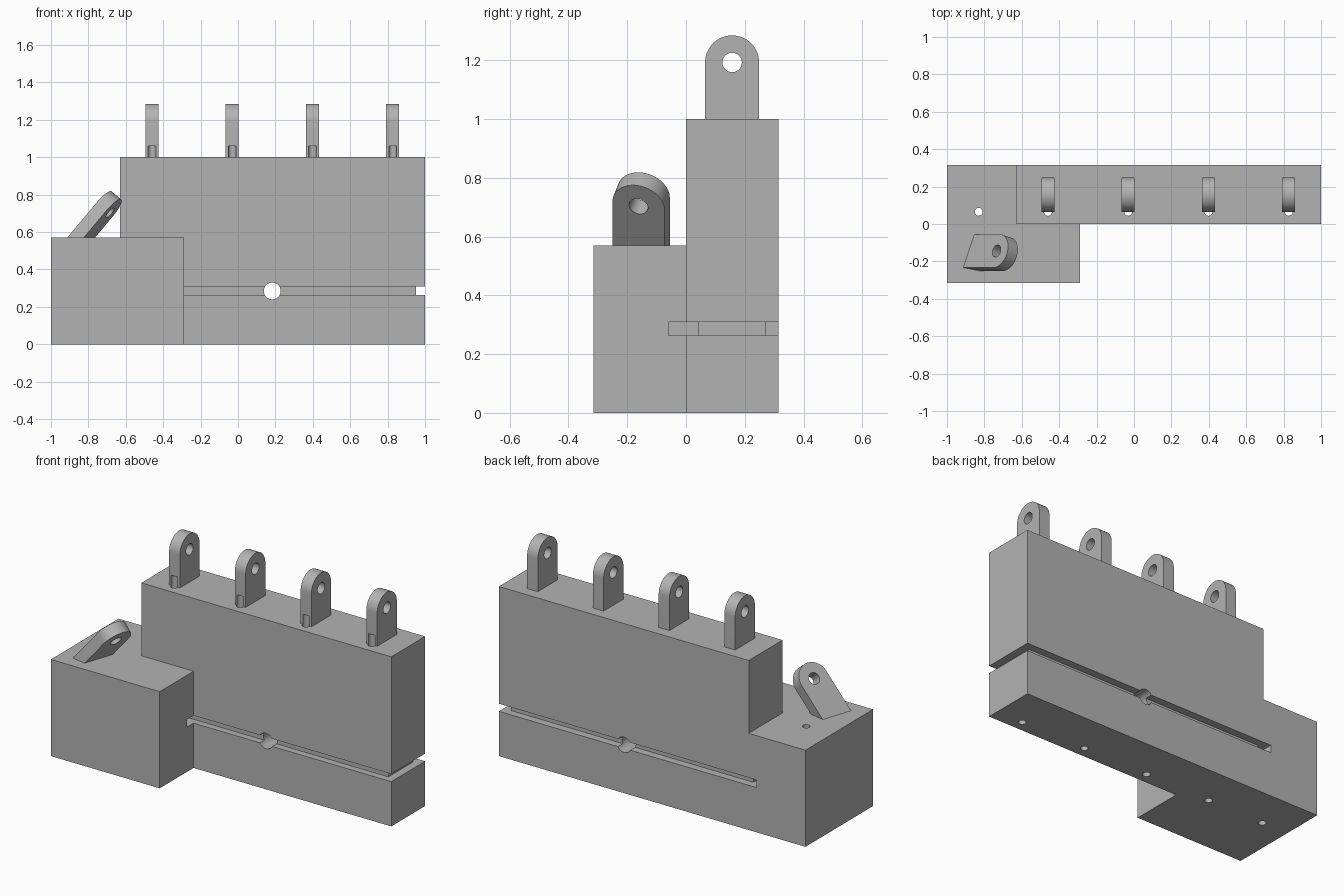
import bpy
import bmesh
import math
from mathutils import Matrix, Vector

cube = bpy.data.objects.get("Cube")
if cube:
    bpy.data.objects.remove(cube, do_unlink=True)

grey = bpy.data.materials.new("mid_grey")
grey.use_nodes = True
COLOUR = (0.45, 0.45, 0.45, 1)
grey.diffuse_color = COLOUR
grey.node_tree.nodes["Principled BSDF"].inputs["Base Color"].default_value = COLOUR


def make_object(name, bm):
    bmesh.ops.recalc_face_normals(bm, faces=bm.faces)
    mesh = bpy.data.meshes.new(name)
    bm.to_mesh(mesh)
    bm.free()
    mesh.materials.append(grey)
    obj = bpy.data.objects.new(name, mesh)
    bpy.context.collection.objects.link(obj)
    return obj


def box(name, low, high):
    low, high = Vector(low), Vector(high)
    bm = bmesh.new()
    bmesh.ops.create_cube(bm, size=1, matrix=Matrix.Translation((low + high) / 2)
                          @ Matrix.Diagonal((*(high - low), 1)))
    return make_object(name, bm)


def cylinder(name, centre, axis, radius, length):
    turn = Vector((0, 0, 1)).rotation_difference(Vector(axis)).to_matrix().to_4x4()
    bm = bmesh.new()
    bmesh.ops.create_cone(bm, cap_ends=True, segments=48, radius1=radius, radius2=radius,
                          depth=length, matrix=Matrix.Translation(centre) @ turn)
    return make_object(name, bm)


def combine(target, tool, operation):
    """Apply a boolean and discard the tool."""
    tool.hide_render = True
    mod = target.modifiers.new("boolean", "BOOLEAN")
    mod.operation = operation
    mod.solver = "EXACT"
    mod.object = tool
    bpy.context.view_layer.update()
    result = bpy.data.meshes.new_from_object(
        target.evaluated_get(bpy.context.evaluated_depsgraph_get()))
    target.modifiers.clear()
    target.data = result
    bpy.data.objects.remove(tool, do_unlink=True)


def smooth(obj):
    bpy.ops.object.select_all(action="DESELECT")
    obj.select_set(True)
    bpy.context.view_layer.objects.active = obj
    bpy.ops.object.shade_smooth_by_angle(angle=math.radians(30))


LUG_R, LUG_T = 0.092, 0.07


def lug(name, leg):
    """Round-topped plate in the YZ plane with its eye at the origin."""
    bm = bmesh.new()
    arc = [math.pi * i / 32 for i in range(33)]
    outline = [(LUG_R * math.cos(a), LUG_R * math.sin(a)) for a in arc]
    outline += [(-LUG_R, -leg), (LUG_R, -leg)]
    face = bm.faces.new([bm.verts.new((-LUG_T / 2, y, z)) for y, z in outline])
    side = bmesh.ops.extrude_face_region(bm, geom=[face])
    verts = [v for v in side["geom"] if isinstance(v, bmesh.types.BMVert)]
    bmesh.ops.translate(bm, verts=verts, vec=(LUG_T, 0, 0))
    obj = make_object(name, bm)
    combine(obj, cylinder("eye_cutter", (0, 0, 0), (1, 0, 0), 0.033, 0.2), "DIFFERENCE")
    return obj


# Stepped body: tall rear wall over a wide L-shaped base
BACK, STEP, LEFT = 0.315, 0.57, -0.63
body = box("stepped_body", (-1, 0, 0), (1, BACK, STEP))
combine(body, box("upper_wall", (LEFT, 0, 0.4), (1, BACK, 1)), "UNION")
combine(body, box("front_block", (-1, -BACK, 0), (-0.29, 0.1, STEP)), "UNION")

# Horizontal slot, closed by a recessed web
S0, S1 = 0.264, 0.309
combine(body, box("slot_cutter", (-0.68, -0.06, S0), (1.1, 0.4, S1)), "DIFFERENCE")
combine(body, box("slot_web", (LEFT, 0.04, S0 - 0.02), (0.953, 0.27, S1 + 0.02)), "UNION")

# Cross hole through the slot
combine(body, cylinder("cross_cutter", (0.183, 0.2, 0.285), (0, 1, 0), 0.045, 0.7),
        "DIFFERENCE")

# Row of vertical pin holes, one outside the wall and one in front of each lug
PIN_Y, PIN_R = 0.065, 0.021
lug_x = [-0.46 + 0.429 * i for i in range(4)]


def pin(x):
    return cylinder("pin_cutter", (x, PIN_Y, 0.48), (0, 0, 1), PIN_R, 1.16)


for x in [-0.83] + lug_x:
    combine(body, pin(x), "DIFFERENCE")
smooth(body)

# Upright lugs on top of the wall, notched by the pin holes
for i, x in enumerate(lug_x):
    upright = lug(f"upright_lug_{i + 1}", 0.213)
    upright.data.transform(Matrix.Translation((x, 0.157, 1.193)))
    combine(upright, pin(x), "DIFFERENCE")
    smooth(upright)

# Leaning lug on the front block
leaning = lug("leaning_lug", 0.28)
leaning.data.transform(Matrix.Translation((-0.709, -0.153, 0.725))
                       @ Matrix.Rotation(math.radians(40), 4, "Y")
                       @ Matrix.Rotation(math.radians(-14.5), 4, "Z"))
smooth(leaning)
